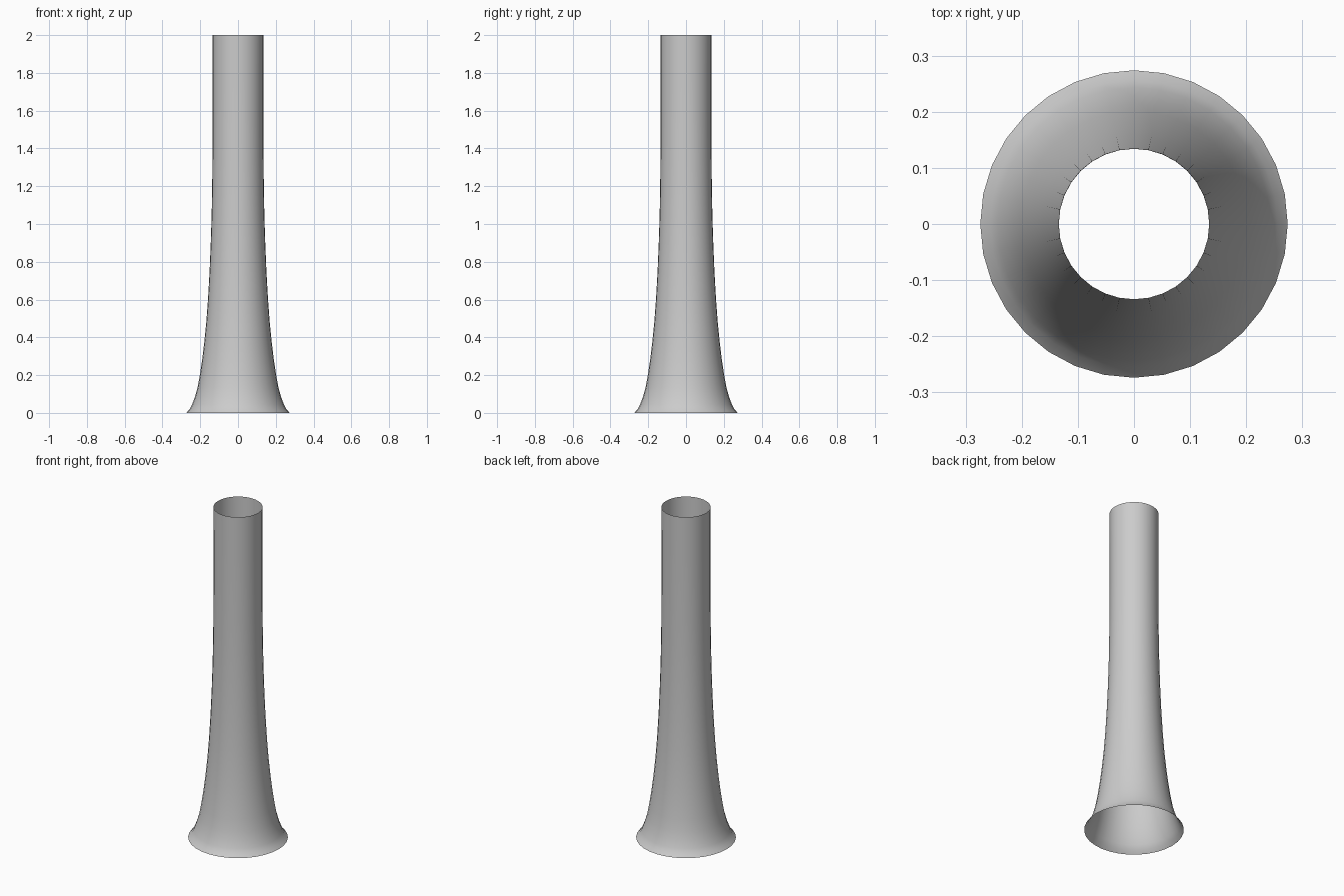
import bpy, bmesh
from math import sin, cos, pi

if "Cube" in bpy.data.objects:
    bpy.data.objects.remove(bpy.data.objects["Cube"])

SIDES = 32
# (radius, height) from the flared foot to the open top
PROFILE = [(0.274, 0.0), (0.256, 0.02), (0.243, 0.045), (0.228, 0.085),
           (0.214, 0.135), (0.202, 0.2), (0.190, 0.28), (0.179, 0.37),
           (0.168, 0.48), (0.159, 0.6), (0.151, 0.74), (0.145, 0.88),
           (0.140, 1.03), (0.137, 1.18), (0.135, 1.35), (0.134, 1.55),
           (0.134, 1.78), (0.135, 2.0)]

# flared tube: open single-walled surface of revolution
bm = bmesh.new()
rings = [[bm.verts.new((r * cos(2 * pi * i / SIDES), r * sin(2 * pi * i / SIDES), z))
          for i in range(SIDES)] for r, z in PROFILE]
for low, high in zip(rings, rings[1:]):
    for i in range(SIDES):
        j = (i + 1) % SIDES
        bm.faces.new((low[i], low[j], high[j], high[i])).smooth = True

mesh = bpy.data.meshes.new("flared_tube")
bm.to_mesh(mesh)
bm.free()
tube = bpy.data.objects.new("flared_tube", mesh)
bpy.context.collection.objects.link(tube)
